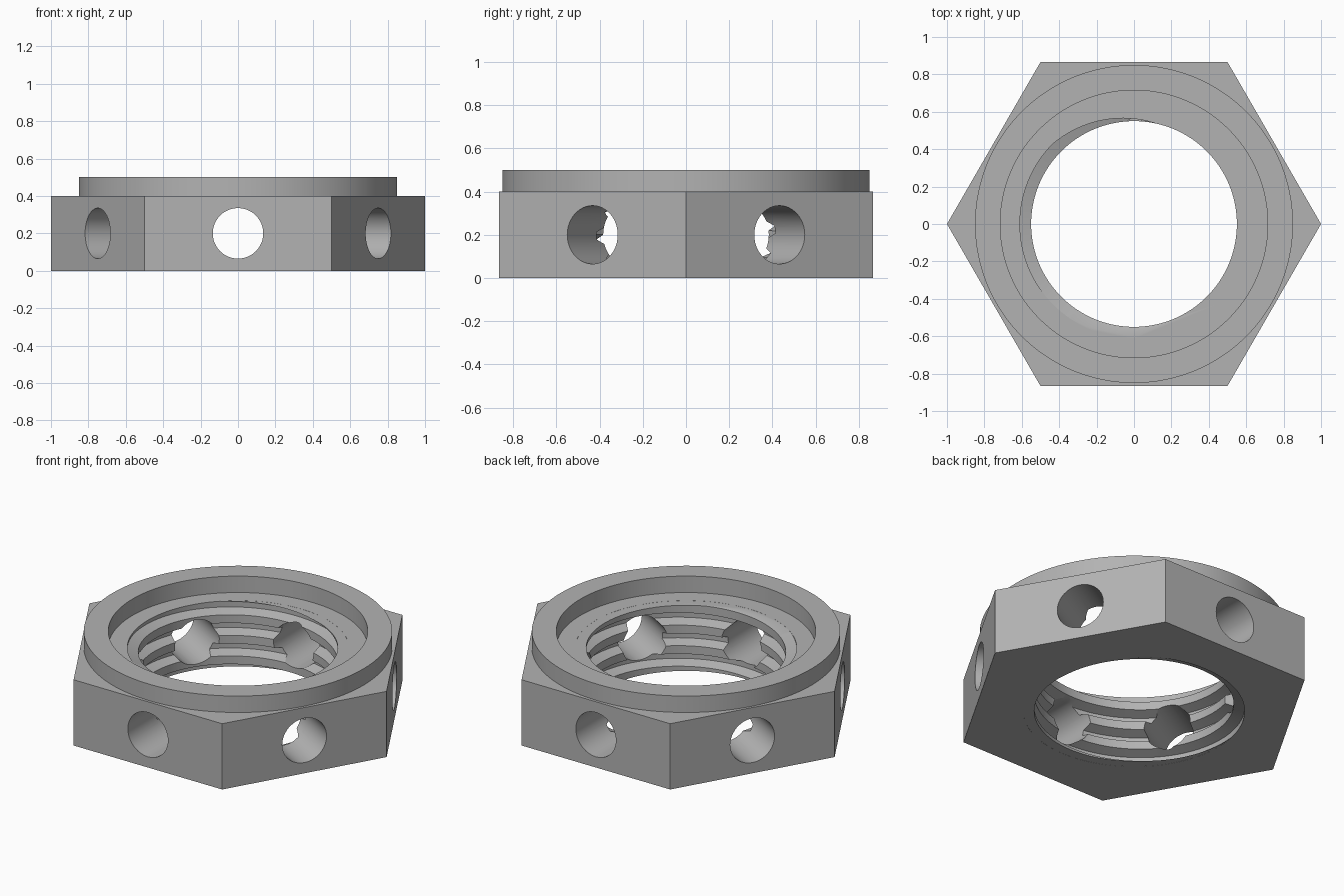
import bpy, bmesh
from math import cos, sin, pi, radians, floor
from mathutils import Matrix, Vector

default = bpy.data.objects.get("Cube")
if default:
    bpy.data.objects.remove(default, do_unlink=True)

SEG = 128
BORE, CREST = 0.61, 0.55
PITCH = 0.125

steel = bpy.data.materials.new("plain_grey_steel")
steel.use_nodes = True
grey = (0.45, 0.45, 0.45, 1)
steel.diffuse_color = grey
steel.node_tree.nodes["Principled BSDF"].inputs["Base Color"].default_value = grey


def finish(name, bm):
    bmesh.ops.recalc_face_normals(bm, faces=bm.faces)
    mesh = bpy.data.meshes.new(name)
    bm.to_mesh(mesh)
    bm.free()
    mesh.materials.append(steel)
    obj = bpy.data.objects.new(name, mesh)
    bpy.context.collection.objects.link(obj)
    return obj


def add_prism(bm, sides, radius, z0, z1, matrix=Matrix()):
    angles = [2 * pi * i / sides for i in range(sides)]
    low, high = [[bm.verts.new(matrix @ Vector((radius * cos(a), radius * sin(a), z)))
                  for a in angles] for z in (z0, z1)]
    bm.faces.new(low[::-1])
    bm.faces.new(high)
    for i in range(sides):
        j = (i + 1) % sides
        bm.faces.new((low[i], low[j], high[j], high[i]))


def prism(name, sides, radius, z0, z1):
    bm = bmesh.new()
    add_prism(bm, sides, radius, z0, z1)
    return finish(name, bm)


def boolean(target, tool, operation):
    tool.hide_render = True
    mod = target.modifiers.new("cut", 'BOOLEAN')
    mod.operation, mod.solver, mod.object = operation, 'EXACT', tool
    bpy.context.view_layer.objects.active = target
    bpy.ops.object.modifier_apply(modifier=mod.name)


# Hexagonal body with round collar, bore and counterbore
body = prism("hex_body", 6, 1.0, 0, 0.4)
collar = prism("collar", SEG, 0.85, 0.3, 0.5)
bore = prism("bore_cutter", SEG, BORE, -0.1, 0.6)
counterbore = prism("counterbore_cutter", SEG, 0.715, 0.4, 0.6)
boolean(body, collar, 'UNION')
boolean(body, bore, 'DIFFERENCE')
boolean(body, counterbore, 'DIFFERENCE')

# Helical thread swept along the bore, then trimmed flat at both ends
bm = bmesh.new()
section = [(BORE + 0.003, -0.046), (CREST, -0.025), (CREST, 0.025), (BORE + 0.003, 0.046)]
rings = []
for i in range(int(-3.4 * SEG), int(1.7 * SEG)):
    a = 2 * pi * i / SEG
    z = 0.288 + PITCH * (i / SEG - 0.125)
    rings.append([bm.verts.new((r * cos(a), r * sin(a), z + dz)) for r, dz in section])
for p, q in zip(rings, rings[1:]):
    for k in range(4):
        m = (k + 1) % 4
        bm.faces.new((p[k], p[m], q[m], q[k]))
bm.faces.new(rings[0])
bm.faces.new(rings[-1][::-1])
for height, direction in ((0.0005, -1), (0.3995, 1)):
    bmesh.ops.bisect_plane(bm, geom=bm.verts[:] + bm.edges[:] + bm.faces[:], dist=1e-6,
                           plane_co=(0, 0, height), plane_no=(0, 0, direction),
                           clear_outer=True)
    bmesh.ops.holes_fill(bm, edges=[e for e in bm.edges if e.is_boundary], sides=0)
thread = finish("inner_thread", bm)

# Round spanner holes through the middle of each flat
bm = bmesh.new()
for k in range(6):
    turn = Matrix.Rotation(radians(30 + 60 * k), 4, 'Z') @ Matrix.Rotation(pi / 2, 4, 'Y')
    add_prism(bm, 48, 0.135, 0.45, 1.05, Matrix.Translation((0, 0, 0.2)) @ turn)
holes = finish("hole_cutter", bm)
boolean(body, holes, 'DIFFERENCE')
boolean(thread, holes, 'DIFFERENCE')

for cutter in (collar, bore, counterbore, holes):
    bpy.data.objects.remove(cutter, do_unlink=True)

# Smooth round walls, crisp corners
bpy.ops.object.select_all(action='DESELECT')
for obj in (body, thread):
    obj.select_set(True)
bpy.context.view_layer.objects.active = body
bpy.ops.object.shade_smooth_by_angle(angle=radians(20))
